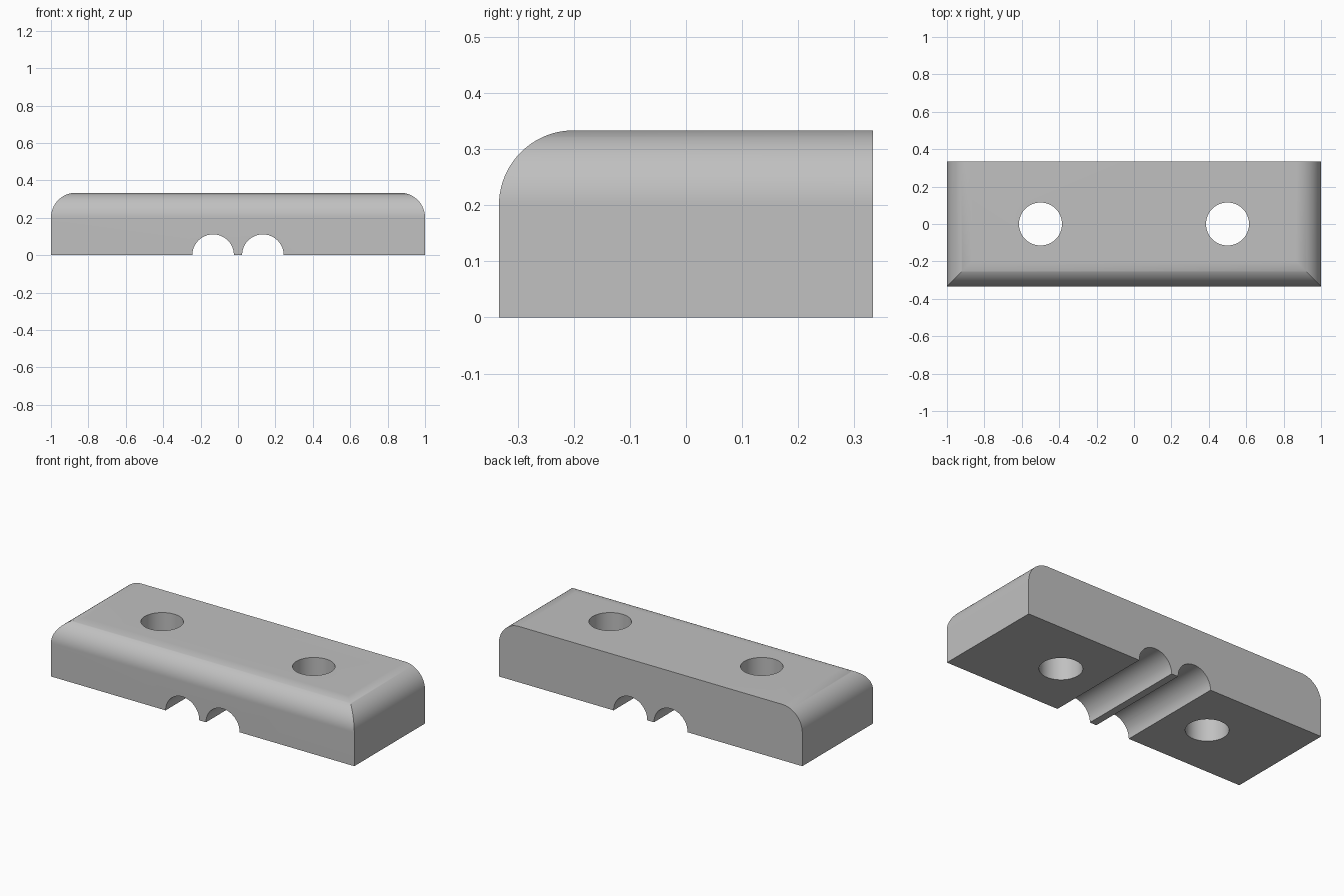
import bpy, bmesh
from math import sin, cos, pi, radians
from mathutils import Vector

LENGTH, DEPTH, HEIGHT = 2.0, 2 / 3, 1 / 3
ROUND = 0.133        # radius of the rounded top edges
GROOVE_R, GROOVE_X = 0.111, 0.133
HOLE_R, HOLE_X = 0.115, 0.5

cube = bpy.data.objects.get("Cube")
if cube:
    bpy.data.objects.remove(cube, do_unlink=True)

grey = bpy.data.materials.new("plain grey")
grey.use_nodes = True
colour = (0.53, 0.53, 0.53, 1)
grey.diffuse_color = colour
grey.node_tree.nodes["Principled BSDF"].inputs["Base Color"].default_value = colour


def arc(cx, cy, r, start, end, steps=32):
    """Points along an arc, angles in degrees."""
    angles = [radians(start + (end - start) * i / steps) for i in range(steps + 1)]
    return [(cx + r * cos(a), cy + r * sin(a)) for a in angles]


def extrude(name, outline, place, direction):
    """Solid made by pushing a flat outline along a direction."""
    bm = bmesh.new()
    face = bm.faces.new([bm.verts.new(place(u, v)) for u, v in outline])
    moved = bmesh.ops.extrude_face_region(bm, geom=[face])["geom"]
    bmesh.ops.translate(bm, vec=Vector(direction),
                        verts=[g for g in moved if isinstance(g, bmesh.types.BMVert)])
    bmesh.ops.recalc_face_normals(bm, faces=bm.faces[:])
    mesh = bpy.data.meshes.new(name)
    bm.to_mesh(mesh)
    bm.free()
    mesh.materials.append(grey)
    obj = bpy.data.objects.new(name, mesh)
    bpy.context.collection.objects.link(obj)
    return obj


def cut(target, cutter, operation):
    """Apply a boolean and discard the cutter."""
    cutter.hide_render = True
    mod = target.modifiers.new(operation, 'BOOLEAN')
    mod.operation, mod.object, mod.solver = operation, cutter, 'EXACT'
    bpy.context.view_layer.objects.active = target
    bpy.ops.object.modifier_apply(modifier=mod.name)
    bpy.data.objects.remove(cutter, do_unlink=True)


# Clamp body: rounded ends above, two half-round cable grooves below
hx, hy, shoulder = LENGTH / 2, DEPTH / 2, HEIGHT - ROUND
front_outline = ([(-hx, 0)] + arc(-GROOVE_X, 0, GROOVE_R, 180, 0)
                 + arc(GROOVE_X, 0, GROOVE_R, 180, 0) + [(hx, 0)]
                 + arc(hx - ROUND, shoulder, ROUND, 0, 90)
                 + arc(-hx + ROUND, shoulder, ROUND, 90, 180))
body = extrude("clamp_body", front_outline, lambda u, v: (u, -hy, v), (0, DEPTH, 0))

# Rounded front edge, meeting the ends in mitred corners
side_outline = ([(hy + 0.1, -0.1), (hy + 0.1, HEIGHT + 0.1), (-hy + ROUND, HEIGHT + 0.1)]
                + arc(-hy + ROUND, shoulder, ROUND, 90, 180) + [(-hy, -0.1)])
side_outline[2] = (hy + 0.1, HEIGHT)
del side_outline[1]
side = extrude("side_trim", side_outline, lambda u, v: (-hx - 0.1, u, v),
               (LENGTH + 0.2, 0, 0))
cut(body, side, 'INTERSECT')

# Screw holes
for x in (-HOLE_X, HOLE_X):
    hole = extrude("hole_cutter", arc(x, 0, HOLE_R, 0, 354.375, 63),
                   lambda u, v: (u, v, -0.1), (0, 0, HEIGHT + 0.2))
    cut(body, hole, 'DIFFERENCE')

bpy.ops.object.select_all(action='DESELECT')
body.select_set(True)
bpy.context.view_layer.objects.active = body
bpy.ops.object.shade_smooth_by_angle(angle=radians(30))
